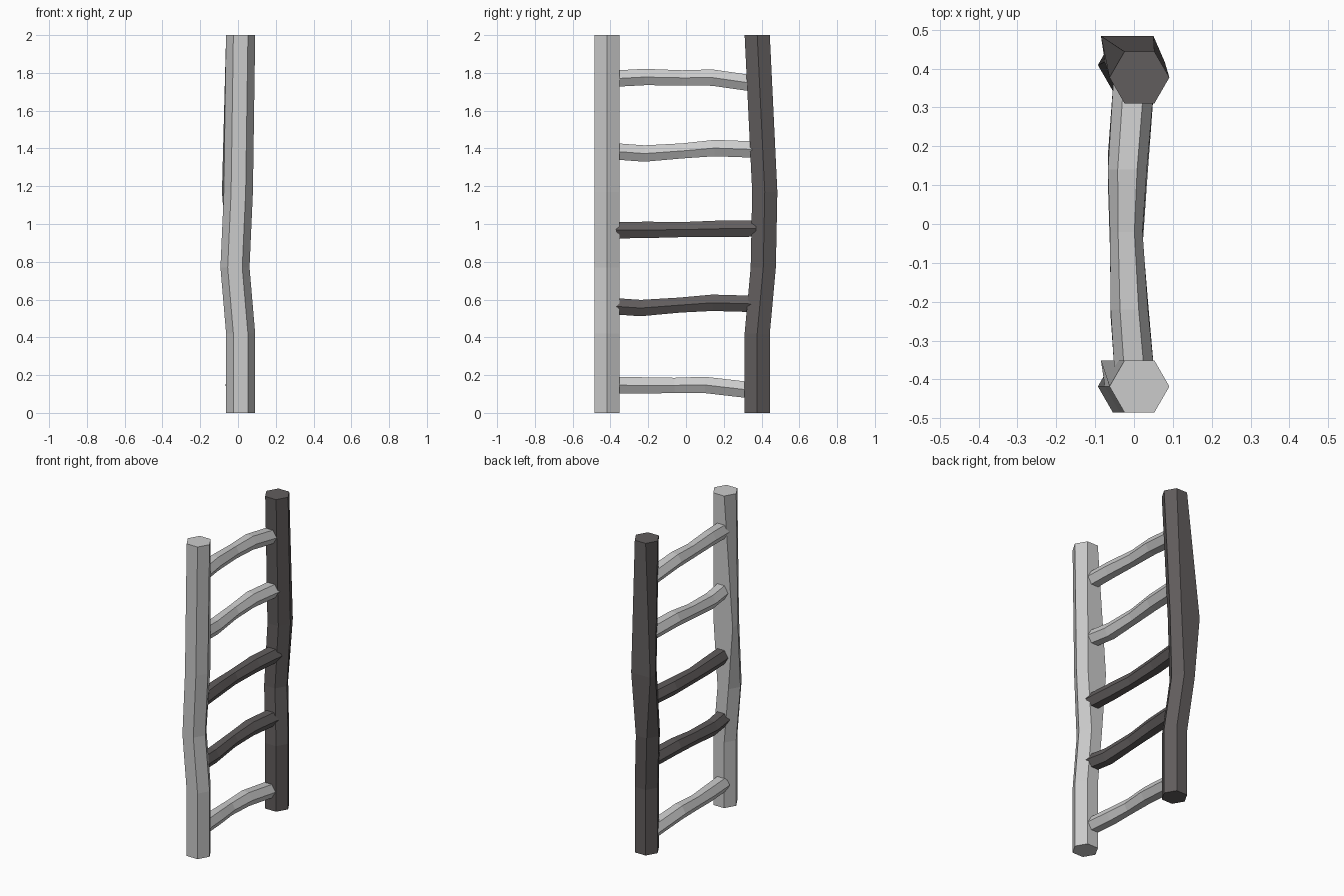
import bpy, bmesh, math
from mathutils import Vector

if "Cube" in bpy.data.objects:
    bpy.data.objects.remove(bpy.data.objects["Cube"])

dark = bpy.data.materials.new("dark_wood")
dark.diffuse_color = (0.12, 0.11, 0.11, 1)
dark.use_nodes = True
dark.node_tree.nodes["Principled BSDF"].inputs["Base Color"].default_value = dark.diffuse_color


def hex_tube(name, rings, mat=None):
    """Loft six-sided rings (lists of points) into a capped flat-shaded tube."""
    bm = bmesh.new()
    loops = [[bm.verts.new(p) for p in ring] for ring in rings]
    for a, b in zip(loops, loops[1:]):
        for i in range(6):
            j = (i + 1) % 6
            bm.faces.new((a[i], a[j], b[j], b[i]))
    bm.faces.new(loops[0][::-1])
    bm.faces.new(loops[-1])
    bmesh.ops.recalc_face_normals(bm, faces=bm.faces)
    me = bpy.data.meshes.new(name)
    bm.to_mesh(me)
    bm.free()
    ob = bpy.data.objects.new(name, me)
    bpy.context.collection.objects.link(ob)
    if mat:
        me.materials.append(mat)
    return ob


def hexagon(r):
    return [(r * math.cos(i * math.pi / 3), r * math.sin(i * math.pi / 3)) for i in range(6)]


# Upright rails: (z, x shift, y bow)
bends = [(0, 0, 0), (0.42, 0, 0), (0.77, -0.03, 0.8), (1.17, -0.012, 1), (2, 0, 0)]


def rail(name, y, bow, mat=None):
    rings = []
    for z, dx, dy in bends:
        ring = [Vector((0.014 + dx + u, y + bow * dy + v, z)) for u, v in hexagon(0.077)]
        if z == 1.17:
            ring[2].x = -0.085      # gouged-out rear corner
            ring[1].x = 0.05
        rings.append(ring)
    hex_tube(name, rings, mat)


rail("front_rail", -0.418, 0)
rail("back_rail", 0.377, 0.04, dark)

# Rungs: (y, z centre) along each one
rungs = [
    ([(-0.37, 0.147), (-0.2, 0.145), (-0.06, 0.146), (0.1, 0.148), (0.37, 0.117)], None),
    ([(-0.37, 0.564), (-0.24, 0.555), (-0.03, 0.571), (0.14, 0.583), (0.36, 0.577)], dark),
    ([(-0.37, 0.967), (-0.2, 0.969), (-0.03, 0.970), (0.18, 0.975), (0.37, 0.976)], dark),
    ([(-0.37, 1.384), (-0.22, 1.373), (-0.02, 1.387), (0.15, 1.402), (0.37, 1.394)], None),
    ([(-0.37, 1.770), (-0.22, 1.778), (-0.02, 1.774), (0.14, 1.775), (0.37, 1.742)], None),
]
sway = [(0, 0.051), (-0.012, 0.048), (-0.02, 0.042), (-0.017, 0.05), (0, 0.053)]
for n, (path, mat) in enumerate(rungs, 1):
    rings = []
    for (y, z), (cx, half) in zip(path, sway):
        h = 0.92 if half < 0.045 else 1.0
        rings.append([(cx + u * half, y, z + v * 0.05 * h) for u, v in hexagon(1)])
    hex_tube(f"rung_{n}", rings, mat)
